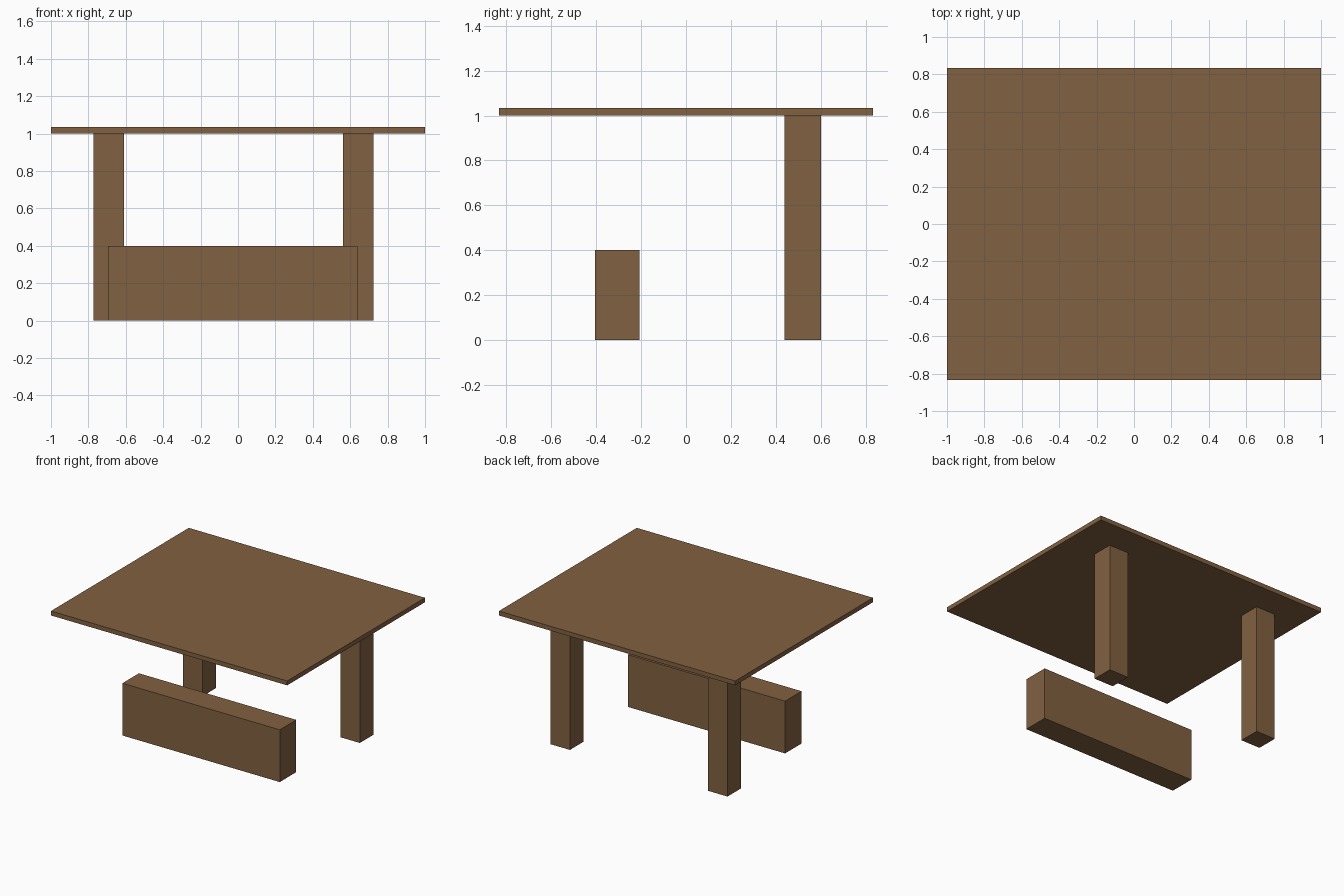
import bpy
import bmesh
from mathutils import Vector

if "Cube" in bpy.data.objects:
    bpy.data.objects.remove(bpy.data.objects["Cube"])

wood = bpy.data.materials.new("brown wood")
wood.diffuse_color = (0.22, 0.119, 0.052, 1.0)
wood.use_nodes = True
wood.node_tree.nodes["Principled BSDF"].inputs["Base Color"].default_value = wood.diffuse_color


def box(name, low, high):
    """Flat-faced box between two opposite corners."""
    low, high = Vector(low), Vector(high)
    bm = bmesh.new()
    bmesh.ops.create_cube(bm, size=1.0)
    bmesh.ops.scale(bm, vec=high - low, verts=bm.verts)
    mesh = bpy.data.meshes.new(name)
    bm.to_mesh(mesh)
    bm.free()
    mesh.materials.append(wood)
    obj = bpy.data.objects.new(name, mesh)
    obj.location = (low + high) / 2
    bpy.context.collection.objects.link(obj)
    return obj


TOP_UNDERSIDE = 1.0

# Thin table top
box("table_top", (-1, -0.833, TOP_UNDERSIDE), (1, 0.833, 1.034))

# Two rear legs, slightly off centre
for name, x in (("left_leg", -0.691), ("right_leg", 0.643)):
    box(name, (x - 0.082, 0.438, 0), (x + 0.082, 0.602, TOP_UNDERSIDE))

# Solid bench block at the front
box("bench", (-0.694, -0.406, 0), (0.638, -0.207, 0.4))
